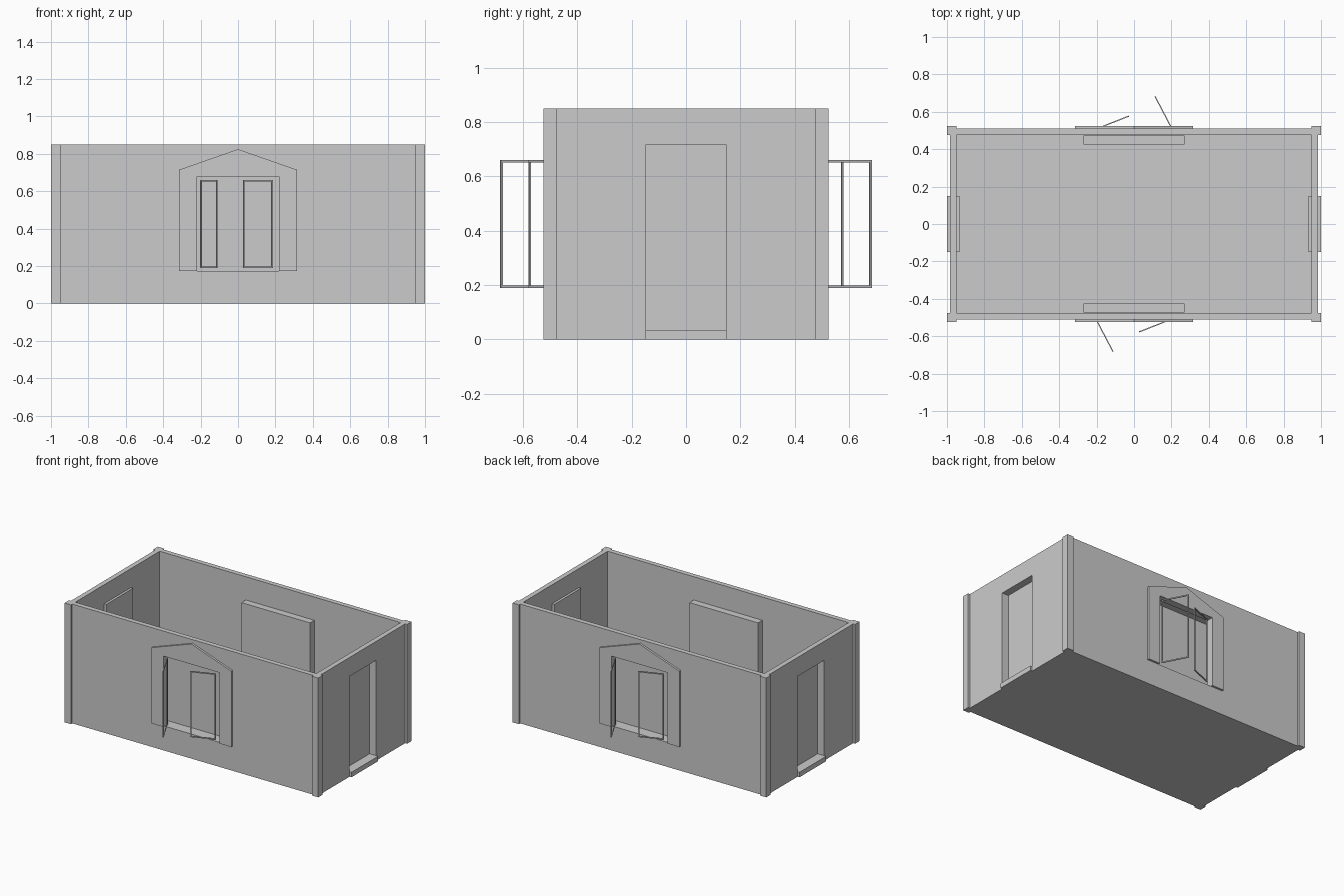
import bpy, bmesh, math
from mathutils import Matrix, Vector

if "Cube" in bpy.data.objects:
    bpy.data.objects.remove(bpy.data.objects["Cube"])


def mesh_object(name, bm):
    bmesh.ops.recalc_face_normals(bm, faces=bm.faces)
    me = bpy.data.meshes.new(name)
    bm.to_mesh(me)
    bm.free()
    ob = bpy.data.objects.new(name, me)
    bpy.context.collection.objects.link(ob)
    return ob


def add_box(bm, x0, x1, y0, y1, z0, z1, mat=Matrix()):
    r = bmesh.ops.create_cube(bm, size=1)
    for v in r["verts"]:
        p = Vector((x0 + (v.co.x + .5) * (x1 - x0),
                    y0 + (v.co.y + .5) * (y1 - y0),
                    z0 + (v.co.z + .5) * (z1 - z0)))
        v.co = mat @ p


def box(name, *dims):
    bm = bmesh.new()
    add_box(bm, *dims)
    return mesh_object(name, bm)


def wall(name, half, top, thick, hole_half, hz0, hz1, turn):
    """Wall facing -y with an opening, assembled from four blocks."""
    bm = bmesh.new()
    y0, y1 = thick
    m = Matrix.Rotation(turn, 4, 'Z')
    add_box(bm, -half, -hole_half, y0, y1, 0, top, m)
    add_box(bm, hole_half, half, y0, y1, 0, top, m)
    add_box(bm, -hole_half, hole_half, y0, y1, hz1, top, m)
    add_box(bm, -hole_half, hole_half, y0, y1, 0, hz0, m)
    return mesh_object(name, bm)


def recess(name, half, y_out, y_in, z0, z1, turn):
    """Box open to the outside, closed on the room side."""
    bm = bmesh.new()
    add_box(bm, -half, half, y_out, y_in, z0, z1)
    front = [f for f in bm.faces if all(abs(v.co.y - y_out) < 1e-5 for v in f.verts)]
    bmesh.ops.delete(bm, geom=front, context='FACES')
    bmesh.ops.rotate(bm, verts=bm.verts, cent=(0, 0, 0), matrix=Matrix.Rotation(turn, 3, 'Z'))
    return mesh_object(name, bm)


def surround(name, turn):
    """Flat window trim with a gabled head."""
    bm = bmesh.new()
    pts = [(-.315, .175), (-.315, .715), (0, .825), (.315, .715), (.315, .175),
           (.22, .175), (.22, .68), (-.22, .68), (-.22, .175)]
    f = bm.faces.new([bm.verts.new((x, -.525, z)) for x, z in pts])
    r = bmesh.ops.extrude_face_region(bm, geom=[f])
    bmesh.ops.translate(bm, vec=(0, .016, 0),
                        verts=[g for g in r["geom"] if isinstance(g, bmesh.types.BMVert)])
    bmesh.ops.rotate(bm, verts=bm.verts, cent=(0, 0, 0), matrix=Matrix.Rotation(turn, 3, 'Z'))
    return mesh_object(name, bm)


def casement(name, hinge, tip, turn):
    """Thin open sash frame running from hinge to tip in plan."""
    a, b = Vector(hinge), Vector(tip)
    d = b - a
    w, t, z0, z1 = d.length, .008, .19, .66
    m = (Matrix.Rotation(turn, 4, 'Z') @ Matrix.Translation((a.x, a.y, 0))
         @ Matrix.Rotation(math.atan2(d.y, d.x), 4, 'Z'))
    bm = bmesh.new()
    for x in (0, w - t):
        add_box(bm, x, x + t, -.003, .003, z0, z1, m)
    for z in (z0, z1 - t):
        add_box(bm, t, w - t, -.003, .003, z, z + t, m)
    return mesh_object(name, bm)


# floor slab
box("floor", -.985, .985, -.51, .51, 0, .015)

# corner posts
for i, (sx, sy) in enumerate([(-1, -1), (1, -1), (-1, 1), (1, 1)]):
    xs = sorted((sx * .95, sx * 1.0))
    ys = sorted((sy * .475, sy * .525))
    box(f"corner_post_{i + 1}", *xs, *ys, 0, .85)

# long walls with their windows
for side, turn in (("front", 0), ("back", math.pi)):
    wall(side + "_wall", .96, .85, (-.51, -.475), .22, .175, .68, turn)
    recess(side + "_window_recess", .27, -.474, -.425, .172, .685, turn)
    surround(side + "_window_surround", turn)
    casement(side + "_casement_left", (-.2, -.515), (-.112, -.683), turn)
    casement(side + "_casement_right", (.185, -.515), (.027, -.577), turn)

# short walls with their doors and thresholds
for side, turn in (("right", math.pi / 2), ("left", -math.pi / 2)):
    wall(side + "_wall", .49, .85, (-.985, -.95), .15, .035, .715, turn)
    recess(side + "_door_recess", .15, -.98, -.933, .035, .715, turn)
    step = box(side + "_door_step", -.15, .15, -1.0, -.97, 0, .035)
    step.data.transform(Matrix.Rotation(turn, 4, 'Z'))
